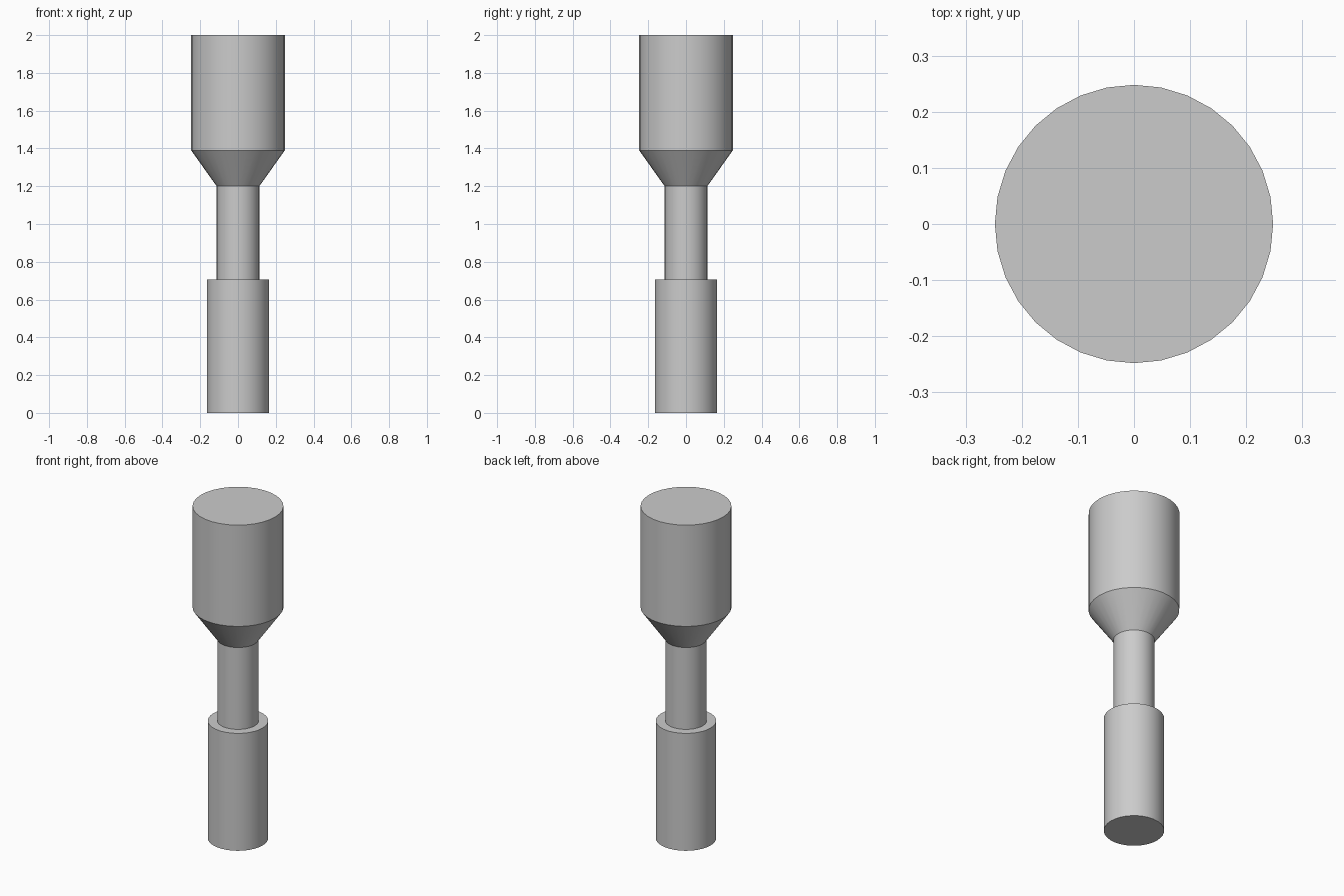
import bpy
import bmesh
from math import radians

cube = bpy.data.objects.get("Cube")
if cube:
    bpy.data.objects.remove(cube, do_unlink=True)

grey = bpy.data.materials.new("plain grey")
grey.use_nodes = True
colour = (0.6, 0.6, 0.6, 1)
grey.diffuse_color = colour
grey.node_tree.nodes["Principled BSDF"].inputs["Base Color"].default_value = colour


def turned_part(name, profile, sides=32):
    """Closed solid of revolution from (radius, height) points, bottom to top."""
    bm = bmesh.new()
    rings = []
    for radius, z in profile:
        ring = bmesh.ops.create_circle(bm, segments=sides, radius=radius)["verts"]
        for v in ring:
            v.co.z = z
        rings.append(ring)
    for low, high in zip(rings, rings[1:]):
        for i in range(sides):
            j = (i + 1) % sides
            bm.faces.new((low[i], low[j], high[j], high[i]))
    bm.faces.new(rings[0])
    bm.faces.new(rings[-1])
    bmesh.ops.recalc_face_normals(bm, faces=bm.faces)
    mesh = bpy.data.meshes.new(name)
    bm.to_mesh(mesh)
    bm.free()
    mesh.materials.append(grey)
    obj = bpy.data.objects.new(name, mesh)
    bpy.context.collection.objects.link(obj)
    bpy.ops.object.select_all(action="DESELECT")
    obj.select_set(True)
    bpy.context.view_layer.objects.active = obj
    bpy.ops.object.shade_smooth_by_angle(angle=radians(30))


# Lower grip, slim neck, and flared head
turned_part("lower_grip", [(0.165, 0), (0.165, 0.707)])
turned_part("neck", [(0.113, 0.707), (0.113, 1.2)])
turned_part("head", [(0.113, 1.2), (0.248, 1.39), (0.248, 2)])
